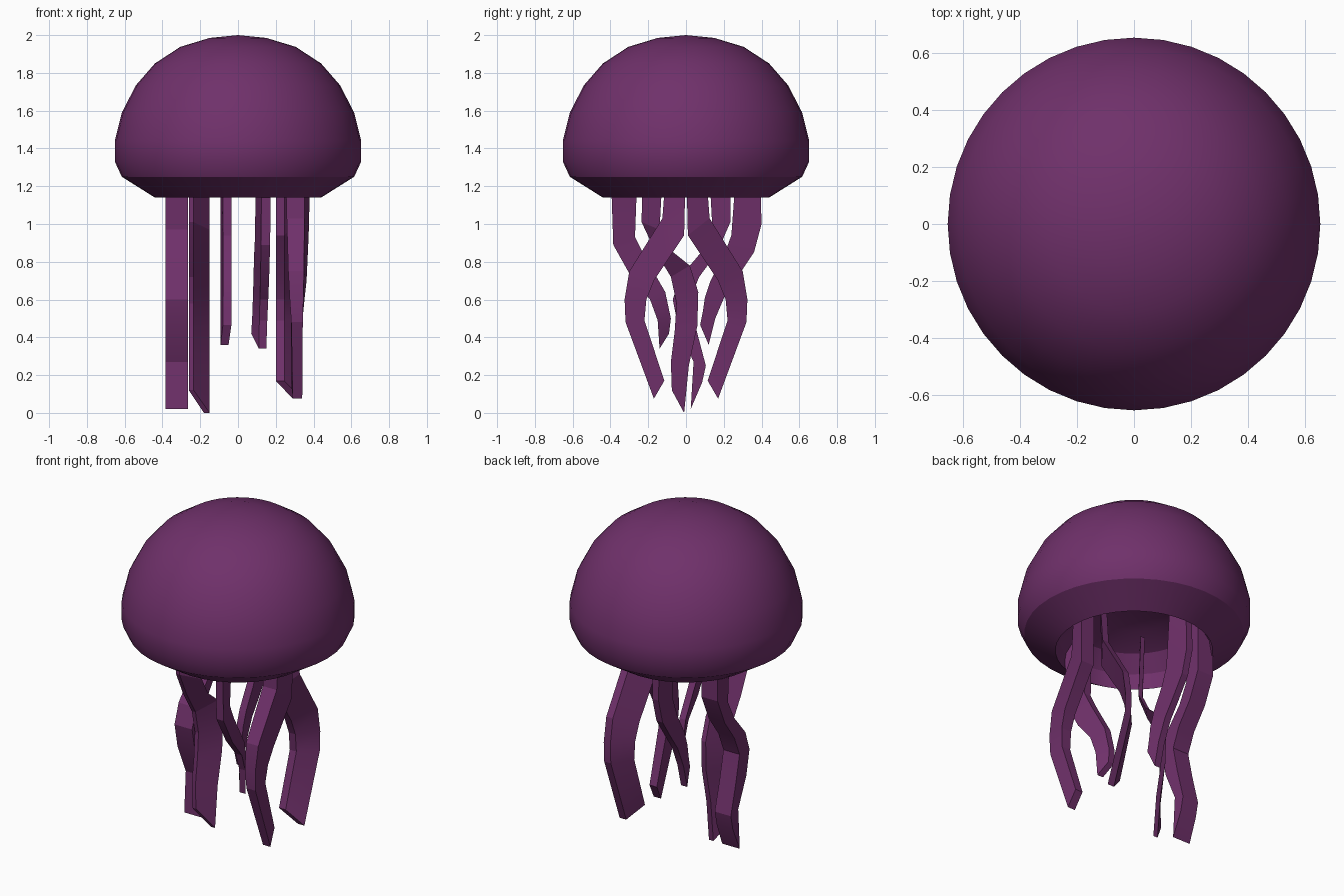
import bpy, bmesh, math

if "Cube" in bpy.data.objects:
    bpy.data.objects.remove(bpy.data.objects["Cube"])

mat = bpy.data.materials.new("purple")
mat.diffuse_color = (0.16, 0.03, 0.145, 1)
mat.use_nodes = True
mat.node_tree.nodes["Principled BSDF"].inputs["Base Color"].default_value = mat.diffuse_color


def finish(name, bm, angle):
    bmesh.ops.recalc_face_normals(bm, faces=bm.faces)
    me = bpy.data.meshes.new(name)
    bm.to_mesh(me)
    bm.free()
    me.materials.append(mat)
    ob = bpy.data.objects.new(name, me)
    bpy.context.collection.objects.link(ob)
    bpy.ops.object.select_all(action='DESELECT')
    ob.select_set(True)
    bpy.context.view_layer.objects.active = ob
    bpy.ops.object.shade_smooth_by_angle(angle=math.radians(angle))
    return ob


# Bell: outer dome, bevelled rim and hollow underside, spun around z
profile = [(0, 2), (.15, 1.985), (.305, 1.938), (.44, 1.85), (.54, 1.735),
           (.615, 1.59), (.652, 1.44), (.652, 1.33), (.615, 1.25), (.44, 1.14),
           (.425, 1.23), (.35, 1.32), (.2, 1.38), (0, 1.4)]
bm = bmesh.new()
vs = [bm.verts.new((r, 0, z)) for r, z in profile]
es = [bm.edges.new(p) for p in zip(vs, vs[1:])]
bmesh.ops.spin(bm, geom=vs + es, axis=(0, 0, 1), cent=(0, 0, 0),
               angle=math.tau, steps=40, use_duplicate=False)
bmesh.ops.remove_doubles(bm, verts=bm.verts, dist=1e-4)
finish("bell", bm, 27)


# Tentacle: bent ribbon given by its two (y, z) edges, and the x span of each
# edge at the top and at the tip
def tentacle(name, low, high, x_top, x_tip=None, flip=1):
    x_tip = x_tip or x_top
    bm = bmesh.new()
    rings = []
    n = len(low) - 1
    for i, (a, b) in enumerate(zip(low, high)):
        x = [p + (q - p) * i / n for p, q in zip(x_top, x_tip)]
        pts = [(x[0], a), (x[1], a), (x[3], b), (x[2], b)]
        rings.append([bm.verts.new((px, flip * y, z)) for px, (y, z) in pts])
    for r, s in zip(rings, rings[1:]):
        for k in range(4):
            m = (k + 1) % 4
            bm.faces.new((r[k], r[m], s[m], s[k]))
    bm.faces.new(rings[0])
    bm.faces.new(rings[-1])
    finish(name, bm, 15)


# Mirrored pair on the right side
outer = [(-.1, 1.36), (-.125, 1.03), (-.3, .75), (-.325, .6), (-.32, .48), (-.17, .075)]
inner = [(0, 1.36), (-.01, .94), (-.17, .7), (-.21, .6), (-.22, .49), (-.115, .17)]
tentacle("right_front_tentacle", outer, inner,
         (.25, .355, .29, .385), (.29, .34, .28, .33))
tentacle("right_back_tentacle", outer, inner,
         (.29, .335, .2, .245), flip=-1)

# Short middle tentacles
tentacle("front_short_tentacle",
         [(-.4, 1.34), (-.385, .89), (-.29, .72), (-.19, .6), (-.15, .49), (-.14, .34)],
         [(-.255, 1.34), (-.27, .93), (-.22, .83), (-.11, .64), (-.08, .5), (-.09, .42)],
         (.125, .175, .095, .14), (.11, .15, .07, .11))
tentacle("back_short_tentacle",
         [(.27, 1.34), (.24, .94), (.2, .83), (.13, .7), (.1, .61), (.09, .54), (.075, .465)],
         [(.39, 1.34), (.4, 1.0), (.36, .85), (.28, .73), (.21, .63), (.155, .5), (.12, .36)],
         (-.08, -.035, -.092, -.05))

# Long left tentacles
tentacle("left_front_tentacle",
         [(-.23, 1.34), (-.235, 1.01), (-.165, .86), (-.08, .72), (-.05, .58),
          (-.06, .43), (-.08, .27), (-.075, .12)],
         [(-.12, 1.34), (-.14, .97), (-.08, .86), (.02, .78), (.065, .64),
          (.06, .46), (.015, .25), (-.01, 0)],
         (-.26, -.235, -.18, -.15))
tentacle("left_back_tentacle",
         [(.12, 1.34), (.14, .97), (.08, .85), (-.03, .72), (-.07, .6),
          (-.04, .45), (.04, .27), (.025, .02)],
         [(.235, 1.34), (.235, 1.01), (.165, .85), (.07, .72), (.02, .6),
          (.055, .44), (.105, .25), (.085, .16)],
         (-.385, -.265, -.38, -.27))
